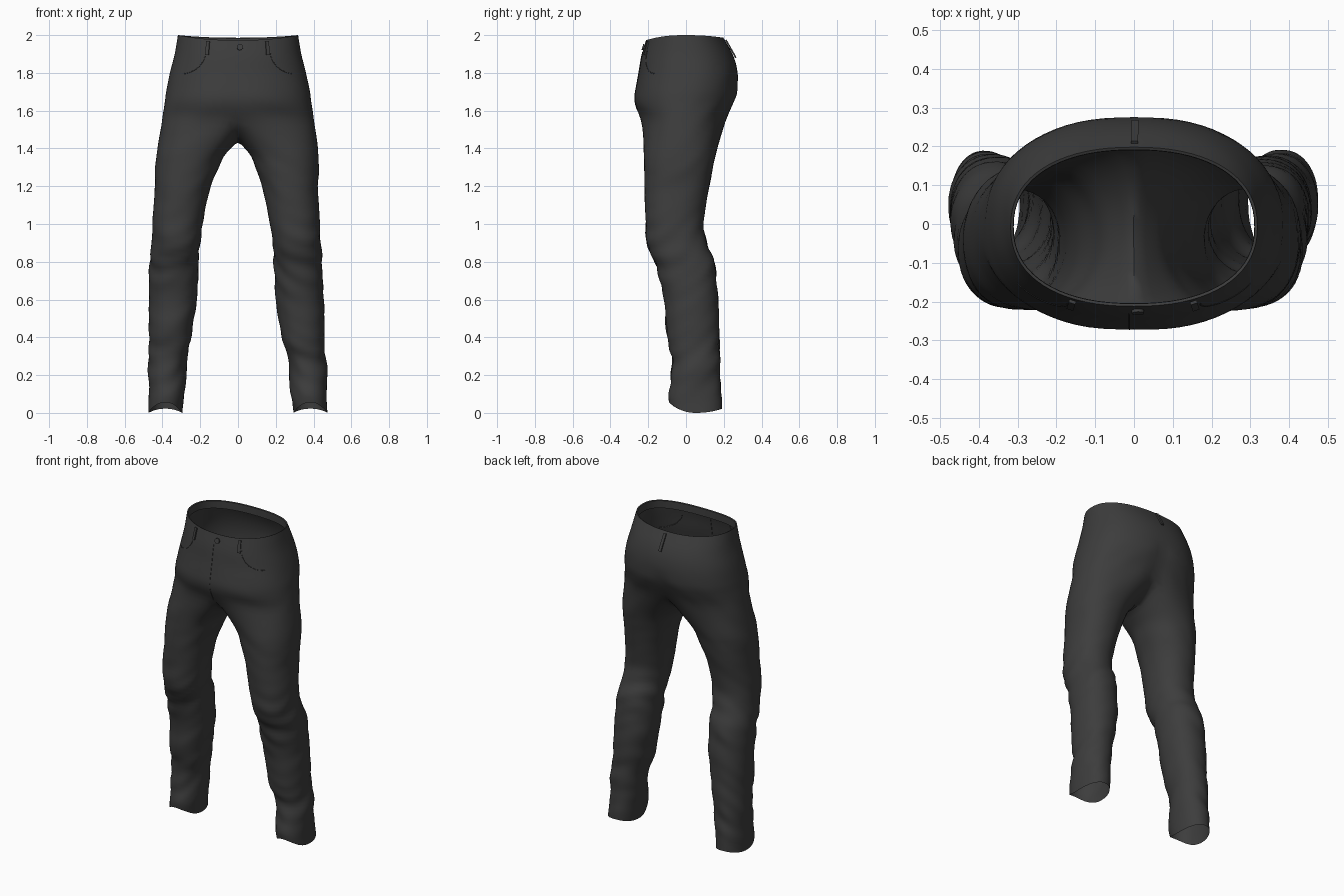
import bpy, bmesh, math
from mathutils import Vector, noise
from mathutils.bvhtree import BVHTree

if "Cube" in bpy.data.objects:
    bpy.data.objects.remove(bpy.data.objects["Cube"])

denim = bpy.data.materials.new("dark_denim")
denim.diffuse_color = (0.046, 0.046, 0.046, 1)
denim.use_nodes = True
denim.node_tree.nodes["Principled BSDF"].inputs["Base Color"].default_value = denim.diffuse_color

# height, outer x, inner x, front y, back y
PROFILE = [
    (2.00, .318, 0, -.212, .198), (1.90, .335, 0, -.235, .248), (1.80, .360, 0, -.250, .274),
    (1.70, .380, 0, -.270, .274), (1.64, .390, 0, -.275, .258), (1.56, .402, 0, -.242, .222),
    (1.36, .432, .072, -.225, .158), (1.20, .433, .136, -.220, .125), (1.00, .443, .178, -.215, .092),
    (.90, .448, .192, -.208, .110), (.80, .457, .200, -.165, .148), (.70, .460, .204, -.137, .162),
    (.60, .463, .208, -.115, .170), (.40, .466, .240, -.100, .176), (.30, .468, .262, -.074, .178),
    (.20, .470, .272, -.078, .182), (.07, .472, .286, -.094, .188), (.00, .474, .294, -.090, .190)]
SPLIT, THIGH = 1.56, 1.36      # where the legs part, first full leg ring
OUTER, INNER = 36, 12          # segments round the outside and the inseam
SPREAD = math.radians(130)     # part of a leg ring that continues the hips


def section(z):
    """Smoothly interpolated profile row at height z."""
    n = len(PROFILE)
    i = next((k for k in range(n - 1) if PROFILE[k + 1][0] <= z), n - 2)
    a, b, c, d = (PROFILE[min(max(k, 0), n - 1)] for k in (i - 1, i, i + 1, i + 2))
    t = (b[0] - z) / (b[0] - c[0])
    h = b[0] - c[0]
    out = []
    for k in range(1, 5):
        m0 = (c[k] - a[k]) / max(a[0] - c[0], h) * h
        m1 = (d[k] - b[k]) / max(b[0] - d[0], h) * h
        out.append((2*t**3 - 3*t*t + 1) * b[k] + (t**3 - 2*t*t + t) * m0
                   + (3*t*t - 2*t**3) * c[k] + (t**3 - t*t) * m1)
    return out


def power(v, q):
    return math.copysign(abs(v) ** q, v)


def hip_ring(z, inset=0.0, drop=0.0):
    """Half ring from front centre round the side to back centre."""
    w, _, f, b = section(z)
    w, f, b = w - inset, f + inset, b - inset
    yc, hd = (f + b) / 2, (b - f) / 2
    ring = []
    for i in range(OUTER + 1):
        t = -math.pi / 2 + math.pi * i / OUTER
        c, s = max(math.cos(t), 0), math.sin(t)
        x = 0 if i in (0, OUTER) else w * c ** .88
        y = yc + hd * power(s, .88)
        groove = math.exp(-(x / .05) ** 2) * max(0, 1 - abs(z - 1.58) / .2)
        y -= groove * (.028 if s > 0 else -.004)
        rim = max(0, (z - 1.85) / .15)                 # waist dips at front and back
        dz = rim * (-.014 * s * s - (.013 * s * s if s < 0 else 0))
        ring.append(Vector((x, y, z + dz - drop)))
    return ring


def leg_ring(z):
    """Closed ring round one leg, outside first and then the inseam."""
    xo, xi, f, b = section(z)
    cx, hw, yc, hd = (xo + xi) / 2, (xo - xi) / 2, (f + b) / 2, (b - f) / 2
    ts = [-SPREAD + 2 * SPREAD * i / OUTER for i in range(OUTER + 1)]
    gap = 2 * math.pi - 2 * SPREAD
    ts += [SPREAD + gap * i / INNER for i in range(1, INNER)]
    ring = []
    for t in ts:
        s = math.sin(t)
        hem = (.055 if s < 0 else .022) * s * s + .004
        ring.append(Vector((cx + hw * power(math.cos(t), .92), yc + hd * power(s, .92),
                            z + hem * max(0, 1 - z / .16))))
    return ring


# Hip rings, with a short facing folded inside the waist
hips = [hip_ring(2.0, .008, .05), hip_ring(2.0, .007, .003)]
hips += [hip_ring(2 - (2 - SPLIT) * i / 18) for i in range(19)]
# Crotch seam closes the lowest hip ring into the first leg ring
top = list(hips[-1])
p, q = top[-1], top[0]
for i in range(1, INNER):
    u = i / INNER
    y = p.y + (q.y - p.y) * u
    top.append(Vector((0, y * .93, SPLIT - .125 * math.sin(math.pi * u) ** .7)))
thigh = leg_ring(THIGH)
legs = [top]
for s in (.2, .4, .6, .8):
    legs.append([a.lerp(b, s) for a, b in zip(top, thigh)])
legs += [leg_ring(THIGH * (1 - i / 60)) for i in range(61)]

# Trousers shell, both halves welded along the centre seam
bm = bmesh.new()
for side in (1, -1):
    def loft(rings, closed):
        rows = [[bm.verts.new((v.x * side, v.y, v.z)) for v in r] for r in rings]
        n = len(rows[0])
        for a, b in zip(rows, rows[1:]):
            for i in range(n if closed else n - 1):
                j = (i + 1) % n
                quad = (a[i], b[i], b[j], a[j])
                bm.faces.new(quad if side > 0 else quad[::-1])
    loft(hips, False)
    loft(legs, True)
bmesh.ops.remove_doubles(bm, verts=bm.verts[:], dist=1e-4)

# Ease the join between hips and legs
band = [v for v in bm.verts if 1.3 < v.co.z < 1.66]
for _ in range(4):
    bmesh.ops.smooth_vert(bm, verts=band, factor=.4, use_axis_x=True, use_axis_y=True, use_axis_z=True)

# Cloth folds, strongest at knees and ankles
bm.normal_update()
moves = []
for v in bm.verts:
    x, y, z = v.co
    amp = .0025 + .005 * math.exp(-((z - .82) / .16) ** 2) + .006 * math.exp(-((z - .27) / .16) ** 2)
    amp *= min(1, max(0, (1.9 - z) / .3))
    fold = noise.noise(Vector((x * 5, y * 5 + 3, z * 13 + abs(x) * 6 - y * 8)))
    shift = -.009 * min(1, max(0, (1.45 - z) / .25)) * min(1, z / .5)
    moves.append((v, v.normal * amp * fold * 1.6 + Vector((shift, 0, 0))))
for v, m in moves:
    v.co += m
low = min(v.co.z for v in bm.verts)
for v in bm.verts:
    v.co.z -= low * max(0, 1 - v.co.z / .3)

surface = BVHTree.FromBMesh(bm)
mesh = bpy.data.meshes.new("trousers")
bm.to_mesh(mesh)
bm.free()
mesh.materials.append(denim)
trousers = bpy.data.objects.new("trousers", mesh)
bpy.context.collection.objects.link(trousers)
bpy.context.view_layer.objects.active = trousers
trousers.select_set(True)
bpy.ops.object.shade_smooth_by_angle(angle=math.radians(50))


def on_cloth(x, z, front=True):
    """Point and normal where the front or back cloth lies."""
    d = 1 if front else -1
    hit, n, _, _ = surface.ray_cast(Vector((x, -d, z)), Vector((0, d, 0)))
    return hit, (n if n.y * d < 0 else -n)


def seam(name, pts):
    """Fine raised stitch line following the front cloth."""
    curve = bpy.data.curves.new(name, 'CURVE')
    curve.dimensions = '3D'
    curve.bevel_depth, curve.bevel_resolution = .002, 1
    line = curve.splines.new('POLY')
    line.points.add(len(pts) - 1)
    for pt, (x, z) in zip(line.points, pts):
        pt.co = (*on_cloth(x, z)[0], 1)
    curve.materials.append(denim)
    bpy.context.collection.objects.link(bpy.data.objects.new(name, curve))


def attach(name, x, z, front, build, lift):
    """Place a small part on the cloth with its local z along the normal."""
    hit, n = on_cloth(x, z, front)
    build()
    ob = bpy.context.object
    ob.name = name
    ob.location = hit + n * lift
    ob.rotation_euler = n.to_track_quat('Z', 'Y').to_euler()
    ob.data.materials.append(denim)
    return ob


# Fly and pocket stitching
seam("fly_seam", [(-.012, 1.91 - .36 * i / 24) for i in range(25)])
for side, label in ((1, "right"), (-1, "left")):
    arc = [math.pi / 2 * i / 16 for i in range(17)]
    seam(label + "_pocket_seam",
         [(side * (.30 - .13 * math.cos(a)), 1.92 - .125 * math.sin(a)) for a in arc])

# Belt loops and button
for name, x, z, front, length in (("right_belt_loop", .155, 1.93, True, .075),
                                  ("left_belt_loop", -.16, 1.93, True, .075),
                                  ("back_belt_loop", .002, 1.925, False, .11)):
    ob = attach(name, x, z, front, lambda: bpy.ops.mesh.primitive_cube_add(size=1), .005)
    ob.scale = (.018, length, .008)
attach("button", .01, 1.935, True,
       lambda: bpy.ops.mesh.primitive_cylinder_add(vertices=20, radius=.016, depth=.008), .004)
